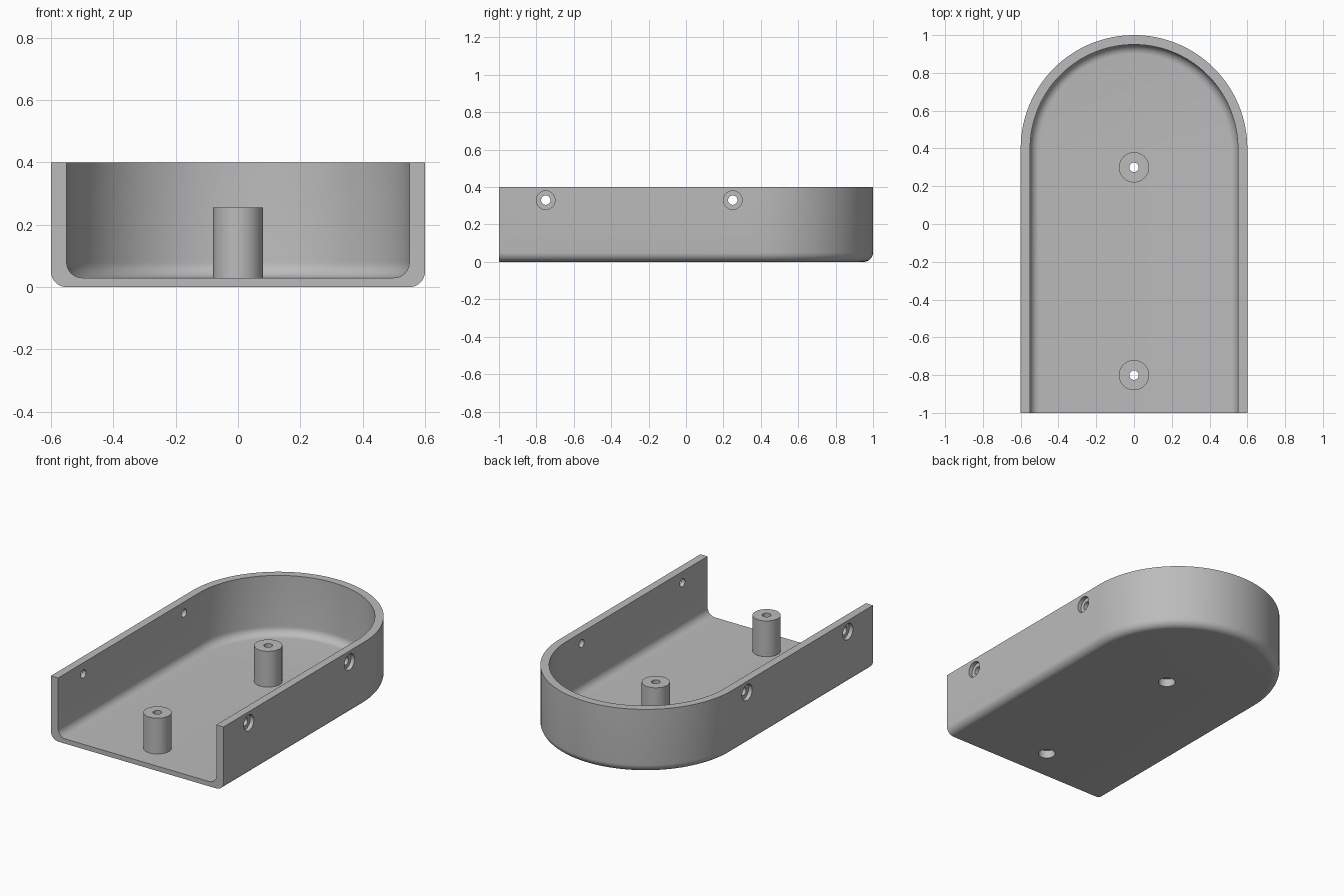
import bpy, bmesh
from math import sin, cos, pi, radians
from mathutils import Matrix, Vector

if "Cube" in bpy.data.objects:
    bpy.data.objects.remove(bpy.data.objects["Cube"])

gray = bpy.data.materials.new("plain gray")
gray.use_nodes = True
COLOR = (0.5, 0.5, 0.5, 1)
gray.diffuse_color = COLOR
gray.node_tree.nodes["Principled BSDF"].inputs["Base Color"].default_value = COLOR

FRONT, BEND = -1.0, 0.4          # open front edge and centre of the rounded back
WALL_R, HEIGHT, FLOOR, FILLET = 0.6, 0.4, 0.03, 0.05
HEAD_R, HOLE_R = 0.05, 0.025
POST_Y = (-0.8, 0.3)
SIDE_Y, SIDE_Z = (-0.75, 0.25), 0.33


def finish(name, bm):
    bmesh.ops.recalc_face_normals(bm, faces=bm.faces)
    mesh = bpy.data.meshes.new(name)
    bm.to_mesh(mesh)
    bm.free()
    mesh.materials.append(gray)
    obj = bpy.data.objects.new(name, mesh)
    bpy.context.collection.objects.link(obj)
    return obj


def smooth(obj):
    bpy.ops.object.select_all(action='DESELECT')
    obj.select_set(True)
    bpy.context.view_layer.objects.active = obj
    bpy.ops.object.shade_smooth_by_angle(angle=radians(30))


def u_outline(bm, r, z, n=64):
    """U-shaped row of vertices, open at the front."""
    pts = [(r, FRONT)]
    pts += [(r * cos(pi * i / n), BEND + r * sin(pi * i / n)) for i in range(n + 1)]
    pts += [(-r, FRONT)]
    return [bm.verts.new((x, y, z)) for x, y in pts]


def fillet(r, z, n=8):
    """Quarter round from a flat bottom at z up to a wall at radius r."""
    return [(r - FILLET + FILLET * sin(pi / 2 * i / n),
             z + FILLET - FILLET * cos(pi / 2 * i / n)) for i in range(n + 1)]


# Tray: wall section swept along the U, closed by underside, floor and front edge
bm = bmesh.new()
inner = WALL_R - 0.05
section = fillet(WALL_R, 0) + [(WALL_R, HEIGHT), (inner, HEIGHT)] + fillet(inner, FLOOR)[::-1]
rows = [u_outline(bm, r, z) for r, z in section]
for a, b in zip(rows, rows[1:]):
    for i in range(len(a) - 1):
        bm.faces.new((a[i], a[i + 1], b[i + 1], b[i]))
bm.faces.new(rows[0])
bm.faces.new(rows[-1])
bm.faces.new([row[0] for row in rows] + [row[-1] for row in reversed(rows)])
tray = finish("tray", bm)

# Cutters: screw head recesses under the floor, stepped holes in both side walls
bm = bmesh.new()


def lathe(bm, profile, matrix, closed=False, n=40):
    """Spin (radius, height) points; open profiles get end caps."""
    rings = [[bm.verts.new(matrix @ Vector((r * cos(2 * pi * i / n), r * sin(2 * pi * i / n), h)))
              for i in range(n)] for r, h in profile]
    pairs = list(zip(rings, rings[1:])) + ([(rings[-1], rings[0])] if closed else [])
    for a, b in pairs:
        for i in range(n):
            j = (i + 1) % n
            bm.faces.new((a[i], a[j], b[j], b[i]))
    if not closed:
        bm.faces.new(rings[0])
        bm.faces.new(rings[-1])


for y in POST_Y:
    lathe(bm, [(HEAD_R, -0.05), (HEAD_R, 0.1)], Matrix.Translation((0, y, 0)))
for side in (-1, 1):
    for y in SIDE_Y:
        place = Matrix.Translation((side * WALL_R, y, SIDE_Z)) @ Matrix.Rotation(side * pi / 2, 4, 'Y')
        lathe(bm, [(HEAD_R, 0.05), (HEAD_R, -0.025), (HOLE_R, -0.025), (HOLE_R, -0.1)], place)
cutter = finish("hole_cutter", bm)
cutter.hide_render = True

cut = tray.modifiers.new("screw holes", 'BOOLEAN')
cut.operation = 'DIFFERENCE'
cut.solver = 'EXACT'
cut.object = cutter
bpy.context.view_layer.objects.active = tray
tray.select_set(True)
bpy.ops.object.modifier_apply(modifier=cut.name)
bpy.data.objects.remove(cutter)
smooth(tray)

# Hollow screw posts with a head recess at the bottom
for name, y in zip(("front_post", "back_post"), POST_Y):
    bm = bmesh.new()
    lathe(bm, [(0.08, FLOOR), (0.08, 0.255), (HOLE_R, 0.255), (HOLE_R, 0.05),
               (HEAD_R, 0.05), (HEAD_R, FLOOR)], Matrix.Translation((0, y, 0)), closed=True)
    smooth(finish(name, bm))
